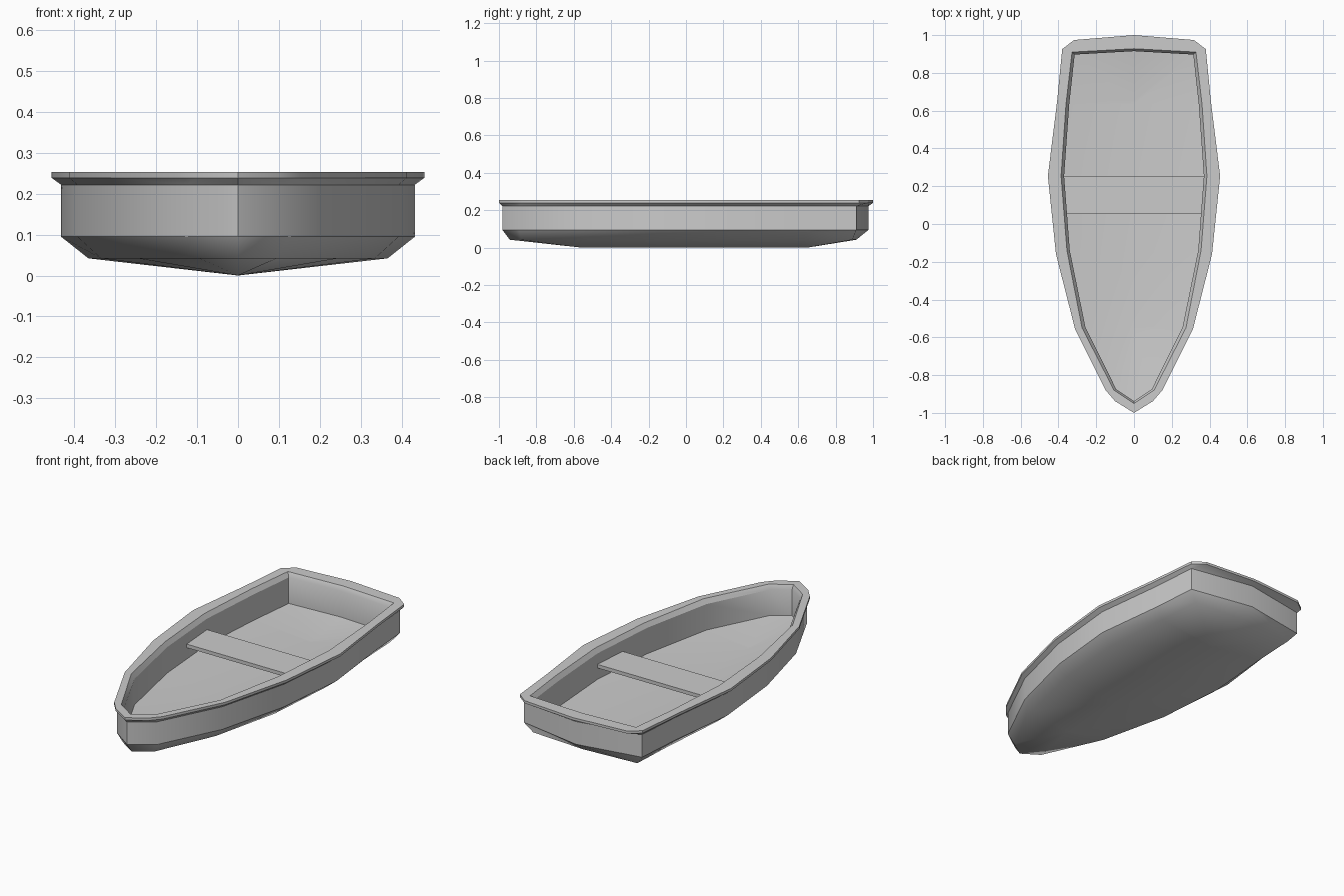
import bpy, bmesh

if "Cube" in bpy.data.objects:
    bpy.data.objects.remove(bpy.data.objects["Cube"])

# Half outlines from stern centre to bow (repeated points merge into one corner)
RIM = [(0, 1), (.317, .974), (.38, .926), (.407, .65), (.456, .254),
       (.413, -.16), (.312, -.556), (.15, -.88), (.1, -.938), (0, -1)]
HULL = [(0, .976), (.366, .911), (.366, .911), (.386, .65), (.433, .254),
        (.393, -.155), (.292, -.555), (.125, -.893), (.125, -.893), (0, -.982)]
CHINE = [(0, .911), (.322, .89), (.322, .89), (.335, .635), (.366, .25),
         (.335, -.155), (.245, -.545), (.095, -.88), (.095, -.88), (0, -.942)]
LIP = [(0, .928), (.328, .91), (.328, .91), (.36, .635), (.386, .254),
       (.355, -.14), (.275, -.55), (.106, -.88), (.106, -.88), (0, -.95)]
INNER = [(0, .915), (.314, .897), (.314, .897), (.343, .633), (.37, .254),
         (.34, -.14), (.257, -.547), (.094, -.875), (.094, -.875), (0, -.938)]
KEEL = [(0, max(-.56, min(.65, y))) for x, y in CHINE]


def finish(bm, name):
    bmesh.ops.remove_doubles(bm, verts=bm.verts, dist=1e-4)
    bmesh.ops.recalc_face_normals(bm, faces=bm.faces)
    me = bpy.data.meshes.new(name)
    bm.to_mesh(me)
    bm.free()
    ob = bpy.data.objects.new(name, me)
    bpy.context.collection.objects.link(ob)
    return ob


def ring(bm, half, z):
    full = half + [(-x, y) for x, y in half[-2:0:-1]]
    return [bm.verts.new((x, y, z)) for x, y in full]


# Hull: one shell lofted from the keel up over the rim and down to the dished floor
bm = bmesh.new()
rings = [ring(bm, o, z) for o, z in (
    (KEEL, 0), (CHINE, .042), (HULL, .095), (HULL, .222), (RIM, .239),
    (RIM, .253), (LIP, .253), (INNER, .228), (INNER, .083), (KEEL, .05))]
for a, b in zip(rings, rings[1:]):
    n = len(a)
    for i in range(n):
        j = (i + 1) % n
        bm.faces.new((a[i], a[j], b[j], b[i]))
hull = finish(bm, "hull")
bpy.context.view_layer.objects.active = hull
hull.select_set(True)
bpy.ops.object.shade_smooth_by_angle(angle=0.52)
# Soft turn of the bilge below the side walls
for e in hull.data.edges:
    if min(hull.data.vertices[v].co.z for v in e.vertices) < .045:
        e.use_edge_sharp = False

# Seat: plank across the boat, ends buried in the sides
bm = bmesh.new()
bmesh.ops.create_cube(bm, size=1)
for v in bm.verts:
    v.co = (v.co.x * .82, .154 + v.co.y * .202, .157 + v.co.z * .02)
finish(bm, "seat")
